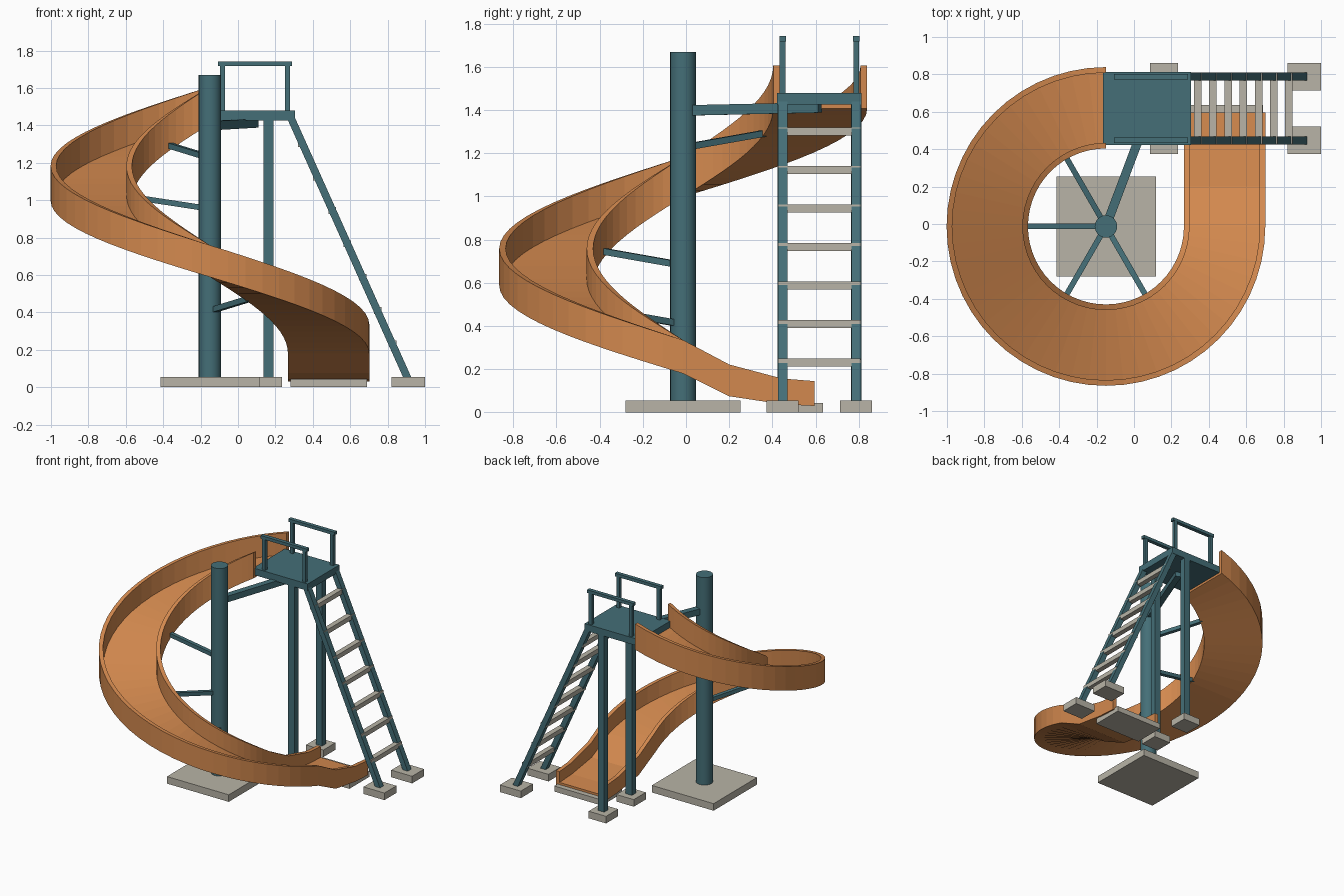
import bpy, bmesh, math
from mathutils import Vector, Matrix

if "Cube" in bpy.data.objects:
    bpy.data.objects.remove(bpy.data.objects["Cube"])


def material(name, rgb):
    m = bpy.data.materials.new(name)
    m.diffuse_color = (*rgb, 1)
    m.use_nodes = True
    m.node_tree.nodes["Principled BSDF"].inputs["Base Color"].default_value = m.diffuse_color
    return m


ORANGE = material("orange plastic", (0.65, 0.25, 0.077))
TEAL = material("teal steel", (0.058, 0.158, 0.185))
STONE = material("pale concrete", (0.48, 0.455, 0.385))


def finish(name, bm, mat):
    bmesh.ops.recalc_face_normals(bm, faces=bm.faces[:])
    me = bpy.data.meshes.new(name)
    bm.to_mesh(me)
    bm.free()
    me.materials.append(mat)
    ob = bpy.data.objects.new(name, me)
    bpy.context.collection.objects.link(ob)
    return ob


def box(name, x, y, z, mat):
    """Box from (low, high) pairs on each axis."""
    size = [b - a for a, b in (x, y, z)]
    mid = [(a + b) / 2 for a, b in (x, y, z)]
    bm = bmesh.new()
    bmesh.ops.create_cube(bm, size=1, matrix=Matrix.Translation(mid) @ Matrix.Diagonal((*size, 1)))
    return finish(name, bm, mat)


def beam(name, a, b, width, mat):
    """Square bar between two points, kept upright."""
    a, b = Vector(a), Vector(b)
    d = (b - a).normalized()
    side = d.cross(Vector((0, 0, 1))).normalized() * width / 2
    up = side.cross(d).normalized() * width / 2
    bm = bmesh.new()
    rings = [[bm.verts.new(p + side * i + up * j) for i, j in ((-1, -1), (1, -1), (1, 1), (-1, 1))]
             for p in (a, b)]
    for k in range(4):
        n = (k + 1) % 4
        bm.faces.new((rings[0][k], rings[0][n], rings[1][n], rings[1][k]))
    for r in rings:
        bm.faces.new(r)
    return finish(name, bm, mat)


CX, CY = -0.15, -0.013            # axis of the spiral
R_IN, R_OUT, WALL, FLOOR = 0.417, 0.852, 0.03, 0.03
Z_TOP, Z_LOW = 1.407, 0.18        # chute underside at both ends of the spiral


def spiral_z(deg):
    return Z_TOP + (Z_LOW - Z_TOP) * (deg - 90) / 270


# Chute: U-shaped section swept round three quarter turns, then a straight run-out
stations = []                     # (origin, outward direction, underside z, wall height)
SEGS = 42
for i in range(SEGS + 1):
    t = i / SEGS
    deg = 90 + 270 * t
    a = math.radians(deg)
    stations.append((Vector((CX, CY, 0)), Vector((math.cos(a), math.sin(a), 0)),
                     spiral_z(deg), 0.20 - 0.045 * t))
for y, z, h in ((0.2, 0.075, 0.147), (0.445, 0.038, 0.119), (0.595, 0.03, 0.115)):
    stations.append((Vector((CX, y, 0)), Vector((1, 0, 0)), z, h))

bm = bmesh.new()
rings = []
for origin, out, z, h in stations:
    section = ((R_IN, 0), (R_OUT, 0), (R_OUT, h), (R_OUT - WALL, h), (R_OUT - WALL, FLOOR),
               (R_IN + WALL, FLOOR), (R_IN + WALL, h), (R_IN, h))
    rings.append([bm.verts.new(origin + out * r + Vector((0, 0, z + dz))) for r, dz in section])
for p, q in zip(rings, rings[1:]):
    for k in range(8):
        n = (k + 1) % 8
        bm.faces.new((p[k], p[n], q[n], q[k]))
for r in (rings[0], rings[-1]):   # end caps
    bm.faces.new((r[0], r[1], r[4], r[5]))
    bm.faces.new((r[1], r[2], r[3], r[4]))
    bm.faces.new((r[0], r[5], r[6], r[7]))
finish("chute", bm, ORANGE)

# Central column
bm = bmesh.new()
bmesh.ops.create_cone(bm, cap_ends=True, segments=24, radius1=0.06, radius2=0.06, depth=1.62,
                      matrix=Matrix.Translation((CX, CY, 0.86)))
column = finish("center_column", bm, TEAL)
for p in column.data.polygons:
    p.use_smooth = abs(p.normal.z) < 0.5
column.data.set_sharp_from_angle(angle=math.radians(30))

# Struts from the column to the inner edge of the chute
for n, deg in enumerate((120, 180, 240, 300)):
    a = math.radians(deg)
    d = Vector((math.cos(a), math.sin(a), 0))
    c = Vector((CX, CY, 0))
    z = spiral_z(deg) + 0.022
    beam(f"chute_strut_{n + 1}", c + d * 0.03 + Vector((0, 0, z - 0.062)),
         c + d * 0.435 + Vector((0, 0, z)), 0.03, TEAL)
beam("platform_arm", (CX, CY, 1.398), (0.088, 0.62, 1.412), 0.048, TEAL)

# Platform
box("platform", (-0.165, 0.305), (0.422, 0.812), (1.425, 1.478), TEAL)

# Parts on both sides of the platform
SIDES = {"front": 0.447, "back": 0.788}
for side, y in SIDES.items():
    def span(w):
        return (y - w / 2, y + w / 2)
    # Support legs and footings
    box(f"{side}_leg", (0.136, 0.19), span(0.048), (0.05, 1.43), TEAL)
    box(f"{side}_leg_footing", (0.085, 0.235), span(0.148), (0, 0.055), STONE)
    # Ladder stringer: a slanted bar with horizontal ends
    bm = bmesh.new()
    ends = [[bm.verts.new((x + i * 0.022, y + j * 0.022, z))
             for i, j in ((-1, -1), (1, -1), (1, 1), (-1, 1))]
            for x, z in ((0.906, 0.05), (0.283, 1.44))]
    for k in range(4):
        n = (k + 1) % 4
        bm.faces.new((ends[0][k], ends[0][n], ends[1][n], ends[1][k]))
    for e in ends:
        bm.faces.new(e)
    finish(f"{side}_ladder_rail", bm, TEAL)
    box(f"{side}_ladder_footing", (0.82, 1.0), span(0.148), (0, 0.055), STONE)
    # Guard rail
    for n, x in enumerate((-0.083, 0.264)):
        box(f"{side}_guard_post_{n + 1}", (x - 0.013, x + 0.013), span(0.026), (1.47, 1.73), TEAL)
    box(f"{side}_guard_rail", (-0.107, 0.29), span(0.03), (1.718, 1.742), TEAL)

# Ladder rungs
for n in range(7):
    x, z = 0.341 + 0.0812 * n, 1.301 - 0.1782 * n
    box(f"rung_{n + 1}", (x - 0.02, x + 0.02), (0.427, 0.808), (z - 0.018, z + 0.018), STONE)

# Ground slabs
box("column_footing", (-0.415, 0.117), (-0.281, 0.253), (0, 0.055), STONE)
box("landing_slab", (0.28, 0.69), (0.385, 0.635), (0, 0.043), STONE)
